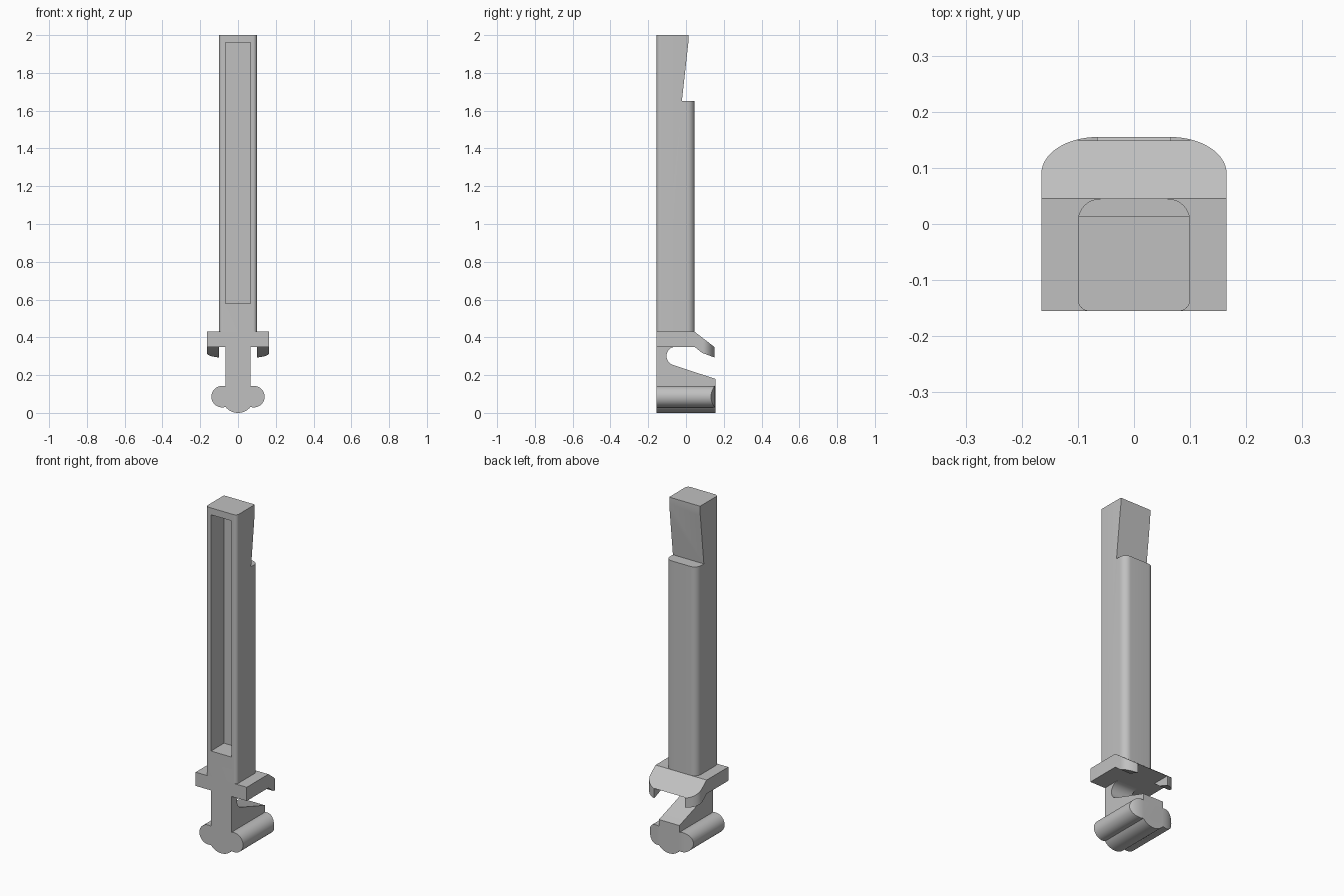
import bpy, bmesh
from math import sin, cos, radians

cube = bpy.data.objects.get("Cube")
if cube:
    bpy.data.objects.remove(cube, do_unlink=True)

grey = bpy.data.materials.new("plain grey")
grey.use_nodes = True
grey.diffuse_color = (0.53, 0.53, 0.53, 1)
grey.node_tree.nodes["Principled BSDF"].inputs["Base Color"].default_value = (0.53, 0.53, 0.53, 1)


def arc(cx, cy, rx, ry, start, end, steps=12):
    angles = [radians(start + (end - start) * i / steps) for i in range(steps + 1)]
    return [(cx + rx * cos(a), cy + ry * sin(a)) for a in angles]


def prism(name, outline, axis, low, high):
    """Extrude a 2D outline along the given axis."""
    place = {"x": lambda u, v, t: (t, u, v),
             "y": lambda u, v, t: (u, t, v),
             "z": lambda u, v, t: (u, v, t)}[axis]
    bm = bmesh.new()
    face = bm.faces.new([bm.verts.new(place(u, v, low)) for u, v in outline])
    new = bmesh.ops.extrude_face_region(bm, geom=[face])["geom"]
    shift = place(0, 0, high - low)
    bmesh.ops.translate(bm, vec=shift, verts=[g for g in new if isinstance(g, bmesh.types.BMVert)])
    bmesh.ops.recalc_face_normals(bm, faces=bm.faces)
    mesh = bpy.data.meshes.new(name)
    bm.to_mesh(mesh)
    bm.free()
    mesh.materials.append(grey)
    obj = bpy.data.objects.new(name, mesh)
    bpy.context.collection.objects.link(obj)
    return obj


def select(obj):
    bpy.ops.object.select_all(action="DESELECT")
    obj.select_set(True)
    bpy.context.view_layer.objects.active = obj


def boolean(obj, cutter, operation):
    mod = obj.modifiers.new("cut", "BOOLEAN")
    mod.operation = operation
    mod.solver = "EXACT"
    mod.object = cutter
    select(obj)
    bpy.ops.object.modifier_apply(modifier=mod.name)


def rect(u0, v0, u1, v1):
    return [(u0, v0), (u1, v0), (u1, v1), (u0, v1)]


# Tall column with rounded corners, larger at the back
outline = (arc(0.06, 0.005, 0.04, 0.04, 0, 90) + arc(-0.06, 0.005, 0.04, 0.04, 90, 180)
           + arc(-0.08, -0.135, 0.02, 0.02, 180, 270) + arc(0.08, -0.135, 0.02, 0.02, 270, 360))
column = prism("column", outline, "z", 0.43, 2.0)

# Long front groove and tapered notch near the top of the back
groove = prism("groove_cutter", rect(-0.066, 0.58, 0.066, 1.96), "y", -0.3, -0.035)
notch_outline = [(0.2, 1.65), (-0.022, 1.65), (0.013, 1.965), (0.013, 2.1), (0.2, 2.1)]
notch = prism("notch_cutter", notch_outline, "x", -0.3, 0.3)
for cutter in (groove, notch):
    boolean(column, cutter, "DIFFERENCE")

# Collar plate with a sloping back lip
plate_outline = [(-0.155, 0.35), (-0.155, 0.43), (0.045, 0.43), (0.149, 0.35)]
collar = prism("collar", plate_outline, "x", -0.2, 0.2)

# Hooks under both ends of the lip
hook_outline = [(0.045, 0.35), (0.085, 0.318), (0.16, 0.29), (0.16, 0.342), (0.149, 0.35)]
hooks = [prism(side + "_hook", hook_outline, "x", *span)
         for side, span in (("left", (0.1, 0.2)), ("right", (-0.2, -0.1)))]

# Stem with a rounded slot open to the back
stem_outline = ([(-0.155, 0.14), (-0.155, 0.35)] + arc(-0.055, 0.301, 0.048, 0.049, 90, 252, 16)
                + [(0.155, 0.18), (0.155, 0.14)])
stem = prism("stem", stem_outline, "x", -0.066, 0.066)

# Three-lobed foot
foot_outline = (arc(0.084, 0.086, 0.057, 0.057, 108, -108, 24)
                + arc(0, 0.085, 0.085, 0.085, -40, -140, 16)
                + arc(-0.084, 0.086, 0.057, 0.057, 288, 72, 24))
foot = prism("foot", foot_outline, "y", -0.155, 0.2)

# Trim the lower parts to a plan with rounded back corners
plan_outline = ([(-0.165, -0.3), (0.165, -0.3)] + arc(0.065, 0.09, 0.1, 0.065, 0, 90, 16)
                + arc(-0.065, 0.09, 0.1, 0.065, 90, 180, 16))
plan = prism("plan_cutter", plan_outline, "z", -0.2, 0.6)
for part in [collar, foot] + hooks:
    boolean(part, plan, "INTERSECT")

for cutter in (groove, notch, plan):
    bpy.data.objects.remove(cutter, do_unlink=True)

for part in [column, collar, stem, foot] + hooks:
    select(part)
    bpy.ops.object.shade_smooth_by_angle(angle=radians(25))
